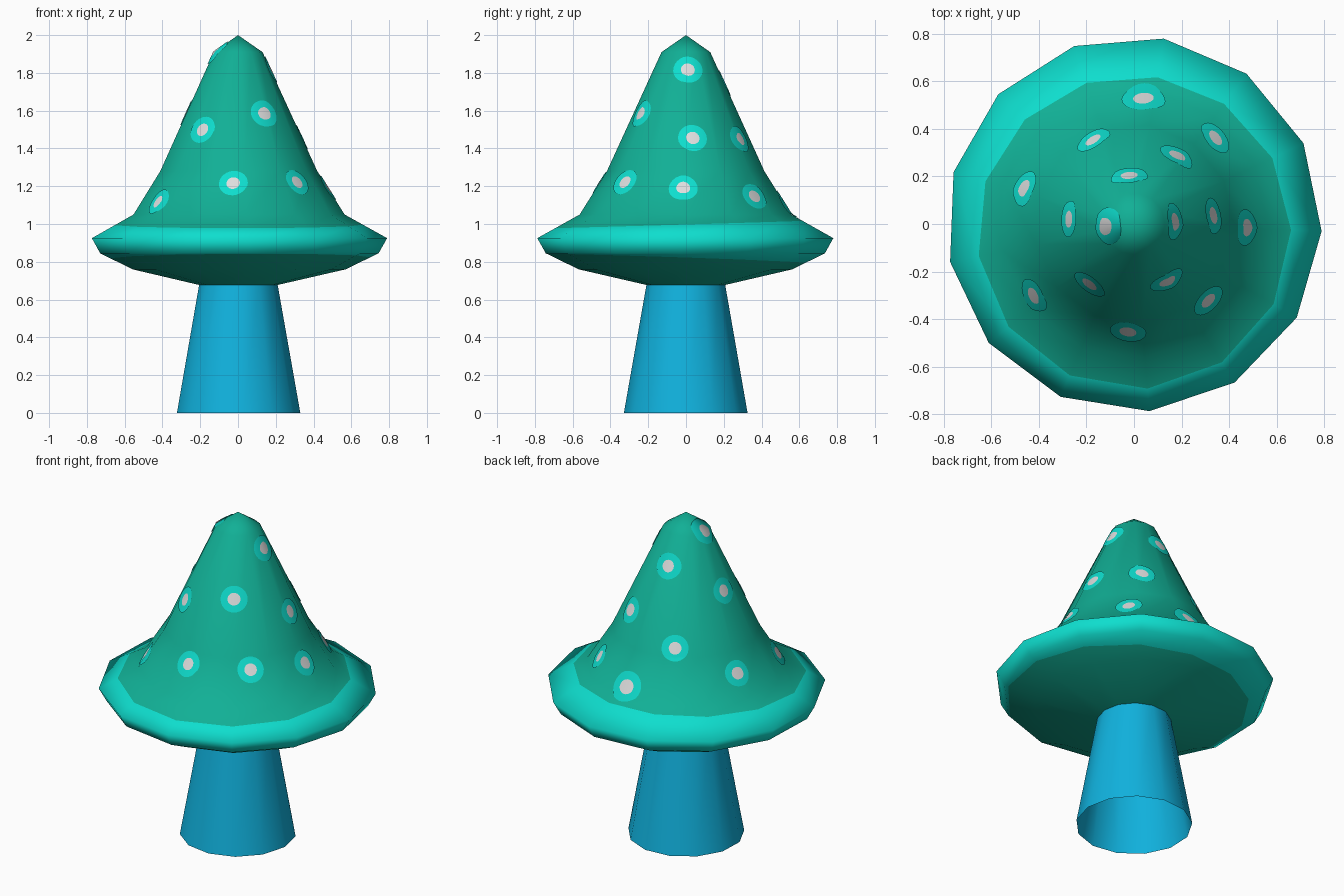
import bpy, bmesh, math
from mathutils import Vector
from mathutils.bvhtree import BVHTree

if "Cube" in bpy.data.objects:
    bpy.data.objects.remove(bpy.data.objects["Cube"])

SIDES = 13
PHASE = math.radians(-2.2)


def material(name, rgb):
    m = bpy.data.materials.new(name)
    lin = [((c / 255 + 0.055) / 1.055) ** 2.4 for c in rgb]
    m.diffuse_color = (*lin, 1)
    m.use_nodes = True
    m.node_tree.nodes["Principled BSDF"].inputs["Base Color"].default_value = m.diffuse_color
    return m


GREEN = material("cap green", (17, 176, 150))
TURQUOISE = material("rim turquoise", (14, 222, 206))
WHITE = material("spot white", (222, 222, 222))
BLUE = material("stem blue", (16, 178, 222))


def lathe(name, rings, mats, mat_rule=lambda band: 0, tip=None):
    """Rings are functions of angle returning (radius, height), bottom to top."""
    bm = bmesh.new()
    loops = []
    for ring in rings:
        loop = []
        for i in range(SIDES):
            a = PHASE + math.tau * i / SIDES
            r, z = ring(a)
            loop.append(bm.verts.new((r * math.cos(a), r * math.sin(a), z)))
        loops.append(loop)
    for band, (lo, hi) in enumerate(zip(loops, loops[1:])):
        for i in range(SIDES):
            j = (i + 1) % SIDES
            f = bm.faces.new((lo[i], lo[j], hi[j], hi[i]))
            f.material_index = mat_rule(band)
    if tip is not None:
        t = bm.verts.new((0, 0, tip))
        for i in range(SIDES):
            bm.faces.new((loops[-1][i], loops[-1][(i + 1) % SIDES], t))
    for f in bm.faces:
        f.smooth = True
    return finish(name, bm, mats)


def finish(name, bm, mats):
    me = bpy.data.meshes.new(name)
    bm.to_mesh(me)
    bm.free()
    for m in mats:
        me.materials.append(m)
    ob = bpy.data.objects.new(name, me)
    bpy.context.collection.objects.link(ob)
    return ob


def fixed(r, z):
    return lambda a: (r, z)


def under_edge(a):   # lower limit of the rim colour, wider at the back
    r = 0.69 - 0.05 * math.cos(a - math.radians(100))
    return r, 0.76 + (r - 0.57) / 0.175 * 0.085


def upper_edge(a):   # upper limit of the rim colour
    r = 0.66 - 0.035 * math.sin(a)
    return r, 1.05 - (r - 0.565) / 0.225 * 0.125


# Cap: pointed hat with a turquoise rim
cap = lathe("cap", [fixed(0.2, 0.675), fixed(0.57, 0.76), under_edge,
                    fixed(0.745, 0.845), fixed(0.79, 0.925), upper_edge,
                    fixed(0.565, 1.05), fixed(0.42, 1.28), fixed(0.13, 1.91)],
            [GREEN, TURQUOISE], lambda b: int(2 <= b <= 4), tip=2.0)

# Stem: open tapered tube
lathe("stem", [fixed(0.33, 0), fixed(0.208, 0.69)], [BLUE])

# Spots: thin plates wrapped onto the cap, (x, y) as seen from above
SPOTS = [(0.04, 0.525), (-0.17, 0.35), (0.34, 0.36), (0.18, 0.285),
         (-0.02, 0.2), (-0.46, 0.15), (-0.27, 0.02), (-0.125, -0.01),
         (0.17, 0.01), (0.33, 0.035), (0.475, -0.015), (-0.42, -0.3),
         (-0.185, -0.25), (0.14, -0.24), (0.31, -0.32), (-0.025, -0.45)]
bm = bmesh.new()
bm.from_mesh(cap.data)
tree = BVHTree.FromBMesh(bm)
bm.free()


def cone_normal(p):
    flat = Vector((p.x, p.y, 0)).normalized()
    slope = 0.46 if p.z > 1.28 else 0.6
    return (flat + Vector((0, 0, slope))).normalized()


def spot(name, x, y):
    centre = tree.ray_cast(Vector((x, y, 3)), Vector((0, 0, -1)))[0]
    n = cone_normal(centre)
    side = Vector((0, 0, 1)).cross(n).normalized()
    up = n.cross(side)
    scale = 1.2 if y > 0.5 else 1.0
    bm = bmesh.new()

    def point(r, a):
        off = side * (r * math.cos(a)) + up * (r * math.sin(a))
        hit, nor, _, _ = tree.ray_cast(centre + off + n * 0.3, -n)
        if hit is None:
            hit, nor, _, _ = tree.find_nearest(centre + off)
        return bm.verts.new(hit + nor * 0.005)

    seg = 24
    mid = point(0, 0)
    prev = None
    for r in (0.018, 0.036, 0.05, 0.063, 0.076):
        loop = [point(r * scale, math.tau * i / seg) for i in range(seg)]
        for i in range(seg):
            j = (i + 1) % seg
            if prev is None:
                f = bm.faces.new((mid, loop[i], loop[j]))
            else:
                f = bm.faces.new((prev[i], loop[i], loop[j], prev[j]))
            f.material_index = int(r > 0.04)
            f.smooth = True
        prev = loop
    ob = finish(name, bm, [WHITE, TURQUOISE])
    ob.data.normals_split_custom_set_from_vertices(
        [cone_normal(v.co) for v in ob.data.vertices])


for k, (x, y) in enumerate(SPOTS):
    spot(f"spot_{k + 1}", x, y)
